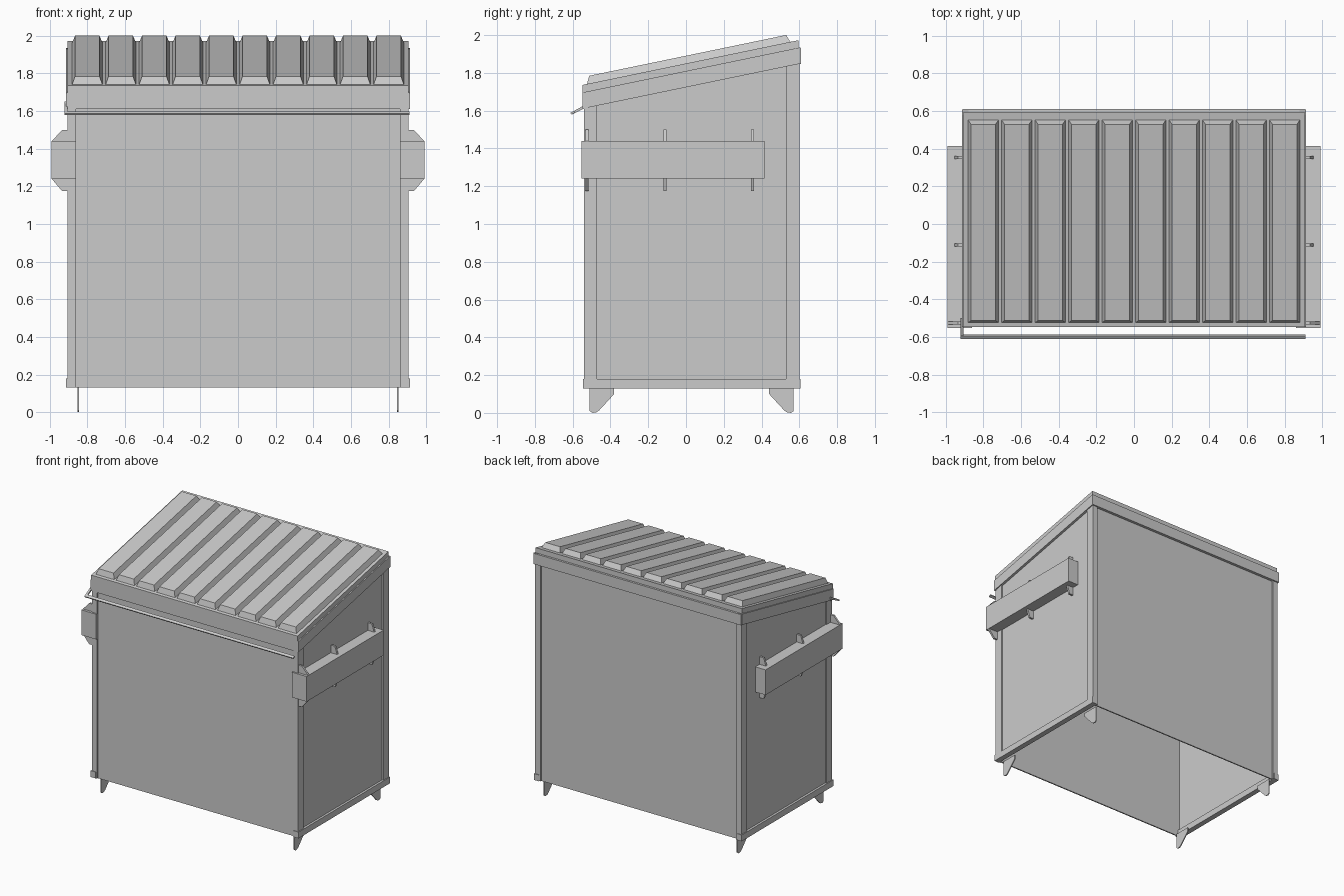
import bpy, bmesh

cube = bpy.data.objects.get("Cube")
if cube:
    bpy.data.objects.remove(cube, do_unlink=True)

GREY = (0.6, 0.6, 0.6, 1)
mat = bpy.data.materials.new("grey_steel")
mat.use_nodes = True
mat.diffuse_color = GREY
bsdf = mat.node_tree.nodes["Principled BSDF"]
bsdf.inputs["Base Color"].default_value = GREY
bsdf.inputs["Roughness"].default_value = 0.7

FRONT, BACK, BASE, SLOPE = -0.54, 0.60, 0.13, 0.207


def roof(y, lift=0.0):
    """Height of the sloping top edge of the bin at depth y."""
    return 1.698 + SLOPE * (y - FRONT) + lift


def loft(name, bottom, top):
    """Closed solid between two matching loops."""
    bm = bmesh.new()
    a = [bm.verts.new(p) for p in bottom]
    b = [bm.verts.new(p) for p in top]
    bm.faces.new(a)
    bm.faces.new(b)
    for i in range(len(a)):
        j = (i + 1) % len(a)
        bm.faces.new((a[i], a[j], b[j], b[i]))
    bmesh.ops.recalc_face_normals(bm, faces=bm.faces)
    mesh = bpy.data.meshes.new(name)
    bm.to_mesh(mesh)
    bm.free()
    mesh.materials.append(mat)
    obj = bpy.data.objects.new(name, mesh)
    bpy.context.collection.objects.link(obj)
    return obj


def side_prism(name, x0, x1, yz):
    return loft(name, [(x0, y, z) for y, z in yz], [(x1, y, z) for y, z in yz])


def box(name, x0, x1, y0, y1, z0, z1):
    return side_prism(name, x0, x1, [(y0, z0), (y1, z0), (y1, z1), (y0, z1)])


def sloped(name, x0, x1, y0, y1, low, high):
    """Slab following the roof slope between two lifts."""
    return side_prism(name, x0, x1, [(y0, roof(y0, low)), (y1, roof(y1, low)),
                                     (y1, roof(y1, high)), (y0, roof(y0, high))])


def upright(name, x0, x1, y0, y1):
    """Plate from the base up to the sloping top."""
    return side_prism(name, x0, x1, [(y0, BASE), (y1, BASE), (y1, roof(y1, -0.01)),
                                     (y0, roof(y0, -0.01))])


# Front and back wall panels (the bin is open underneath)
box("front_panel", -0.89, 0.89, -0.532, -0.522, BASE, 1.66)
box("back_panel", -0.89, 0.89, 0.578, 0.588, BASE, 1.88)
box("front_top_rim", -0.91, 0.91, -0.547, -0.52, 1.61, 1.698)
box("back_top_rim", -0.912, 0.912, 0.58, 0.61, 1.847, 1.932)

for side, s in (("left", 1), ("right", -1)):
    # Side wall, rails and corner angles
    upright(side + "_panel", s * 0.885, s * 0.895, -0.53, 0.59)
    upright(side + "_front_post_side", s * 0.893, s * 0.907, FRONT, -0.47)
    upright(side + "_back_post_side", s * 0.893, s * 0.907, 0.53, BACK)
    upright(side + "_front_post_face", s * 0.86, s * 0.907, FRONT, -0.526)
    upright(side + "_back_post_face", s * 0.86, s * 0.907, 0.586, BACK)
    box(side + "_bottom_rail", s * 0.87, s * 0.913, -0.545, 0.605, BASE, 0.18)
    sloped(side + "_top_rail", s * 0.88, s * 0.915, -0.547, 0.605, -0.086, 0)

    # Lifting pocket with its front flange
    box(side + "_pocket", s * 0.9, s * 0.99, -0.55, 0.415, 1.24, 1.44)
    box(side + "_pocket_flange", s * 0.86, s * 0.99, -0.553, -0.541, 1.24, 1.44)

    # Gussets above and below the pocket
    for i, y in enumerate((-0.525, -0.112, 0.353)):
        tip = 0.99 if i == 0 else 0.955
        for part, z0, z1 in (("upper", 1.44, 1.5), ("lower", 1.24, 1.175)):
            xz = [(0.9, z0), (tip, z0), (0.935, z1), (0.9, z1)]
            loft(f"{side}_{part}_gusset_{i + 1}",
                 [(s * x, y - 0.008, z) for x, z in xz],
                 [(s * x, y + 0.008, z) for x, z in xz])

    # Thin plate feet
    foot = [(0, 0.131), (0.13, 0.131), (0.13, 0.1), (0.05, 0.013),
            (0.035, 0.003), (0.015, 0), (0, 0.01)]
    for end, y0, d in (("front", -0.51, 1), ("back", 0.57, -1)):
        side_prism(f"{side}_{end}_foot", s * 0.845, s * 0.853,
                   [(y0 + d * y, z) for y, z in foot])

# Lid slab with ten tapered ribs
sloped("lid", -0.907, 0.907, -0.547, 0.595, 0, 0.04)
PITCH = 0.178


def rib_loop(x, half, y0, y1, lift):
    return [(x + sx * half, y, roof(y, lift))
            for sx, y in ((-1, y0), (1, y0), (1, y1), (-1, y1))]


for i in range(10):
    x = (i - 4.5) * PITCH
    loft(f"lid_rib_{i + 1}", rib_loop(x, 0.081, -0.525, 0.553, 0.039),
         rib_loop(x, 0.065, -0.512, 0.53, 0.081))

# Front lid bar and the bracket holding it
side_prism("lid_bar", -0.92, 0.912,
           [(-0.612, 1.588), (-0.606, 1.579), (-0.588, 1.59), (-0.594, 1.599)])
side_prism("lid_bar_bracket", -0.923, -0.907,
           [(-0.612, 1.588), (-0.606, 1.579), (-0.5, 1.632), (-0.5, 1.65)])
